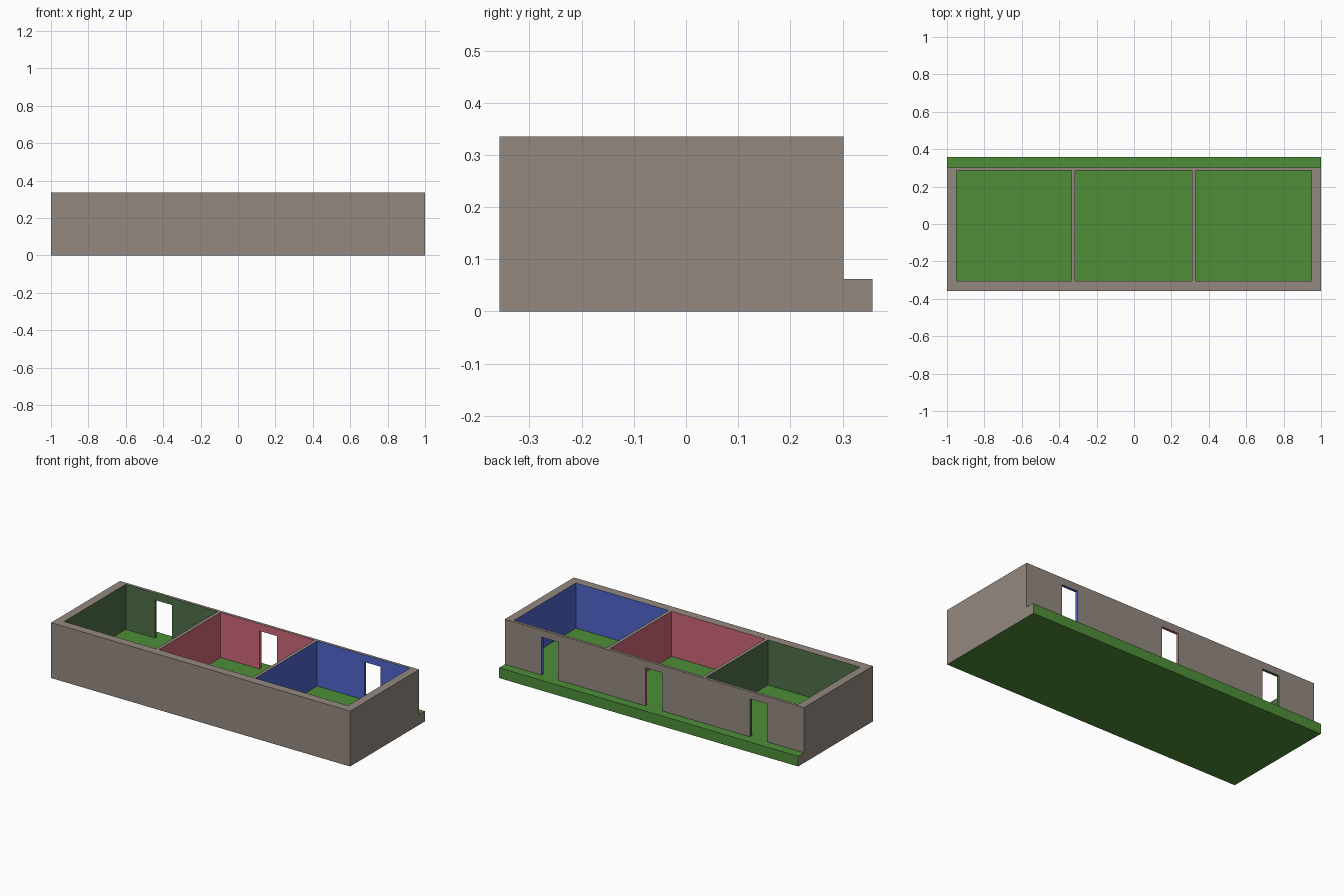
import bpy, bmesh

if "Cube" in bpy.data.objects:
    bpy.data.objects.remove(bpy.data.objects["Cube"])

# Breakpoints of the plan: outer walls, doorways and partitions
xs = [-1, -.95, -.755, -.64, -.335, -.315, -.055, .06, .31, .33, .645, .755, .95, 1]
ys = [-.357, -.305, .285, .302, .357]   # front wall, rooms, back wall, step
zs = [0, .062, .292, .335]              # slab, door height, lintel
ROOMS = [(-.95, -.335), (-.315, .31), (.33, .95)]
DOORS = [(-.755, -.64), (-.055, .06), (.645, .755)]

COLOURS = [("wall_taupe", (.30, .25, .22)), ("floor_green", (.075, .27, .04)),
           ("room_dark_green", (.08, .16, .065)), ("room_red", (.62, .13, .19)),
           ("room_blue", (.08, .13, .60))]
TAUPE, GREEN, ROOM0 = 0, 1, 2


def mid(a, i):
    return (a[i] + a[i + 1]) / 2


def region(i, j, k):
    """'solid', 'out', or the number of the room the open cell belongs to."""
    if not (0 <= i < len(xs) - 1 and 0 <= j < len(ys) - 1 and 0 <= k < len(zs) - 1):
        return 'out'
    if k == 0:
        return 'solid'
    if j == 3:
        return 'out'
    x = mid(xs, i)
    spans = ROOMS if j == 1 else DOORS if (j == 2 and k == 1) else []
    for n, (a, b) in enumerate(spans):
        if a < x < b:
            return n
    return 'solid'


def face_material(other, axis, sign, k):
    if axis == 2 and k == 0:            # underside, floors, step top
        if sign < 0 or other != 'solid':
            return GREEN
    if other != 'out':                  # room linings and door jambs
        return ROOM0 + other
    if axis == 1 and sign > 0 and k == 0:
        return GREEN                    # back edge of the slab
    return TAUPE


bm = bmesh.new()
verts = {}


def vert(idx):
    if idx not in verts:
        verts[idx] = bm.verts.new((xs[idx[0]], ys[idx[1]], zs[idx[2]]))
    return verts[idx]


# Skin every boundary between solid and open space
for i in range(len(xs) - 1):
    for j in range(len(ys) - 1):
        for k in range(len(zs) - 1):
            if region(i, j, k) != 'solid':
                continue
            for axis in range(3):
                for sign in (-1, 1):
                    nb = [i, j, k]
                    nb[axis] += sign
                    other = region(*nb)
                    if other == 'solid':
                        continue
                    u, v = (axis + 1) % 3, (axis + 2) % 3
                    corners = []
                    for du, dv in ((0, 0), (1, 0), (1, 1), (0, 1)):
                        c = [i, j, k]
                        c[axis] += sign > 0
                        c[u] += du
                        c[v] += dv
                        corners.append(vert(tuple(c)))
                    f = bm.faces.new(corners if sign > 0 else corners[::-1])
                    f.material_index = face_material(other, axis, sign, k)

# Merge coplanar faces of the same colour
bmesh.ops.dissolve_limit(bm, angle_limit=.01, verts=bm.verts[:], edges=bm.edges[:],
                         delimit={'MATERIAL'})
mesh = bpy.data.meshes.new("three_room_building")
bm.to_mesh(mesh)
bm.free()
for name, rgb in COLOURS:
    m = bpy.data.materials.new(name)
    m.diffuse_color = (*rgb, 1)
    m.use_nodes = True
    m.node_tree.nodes["Principled BSDF"].inputs["Base Color"].default_value = m.diffuse_color
    mesh.materials.append(m)
bpy.context.collection.objects.link(bpy.data.objects.new("three_room_building", mesh))
